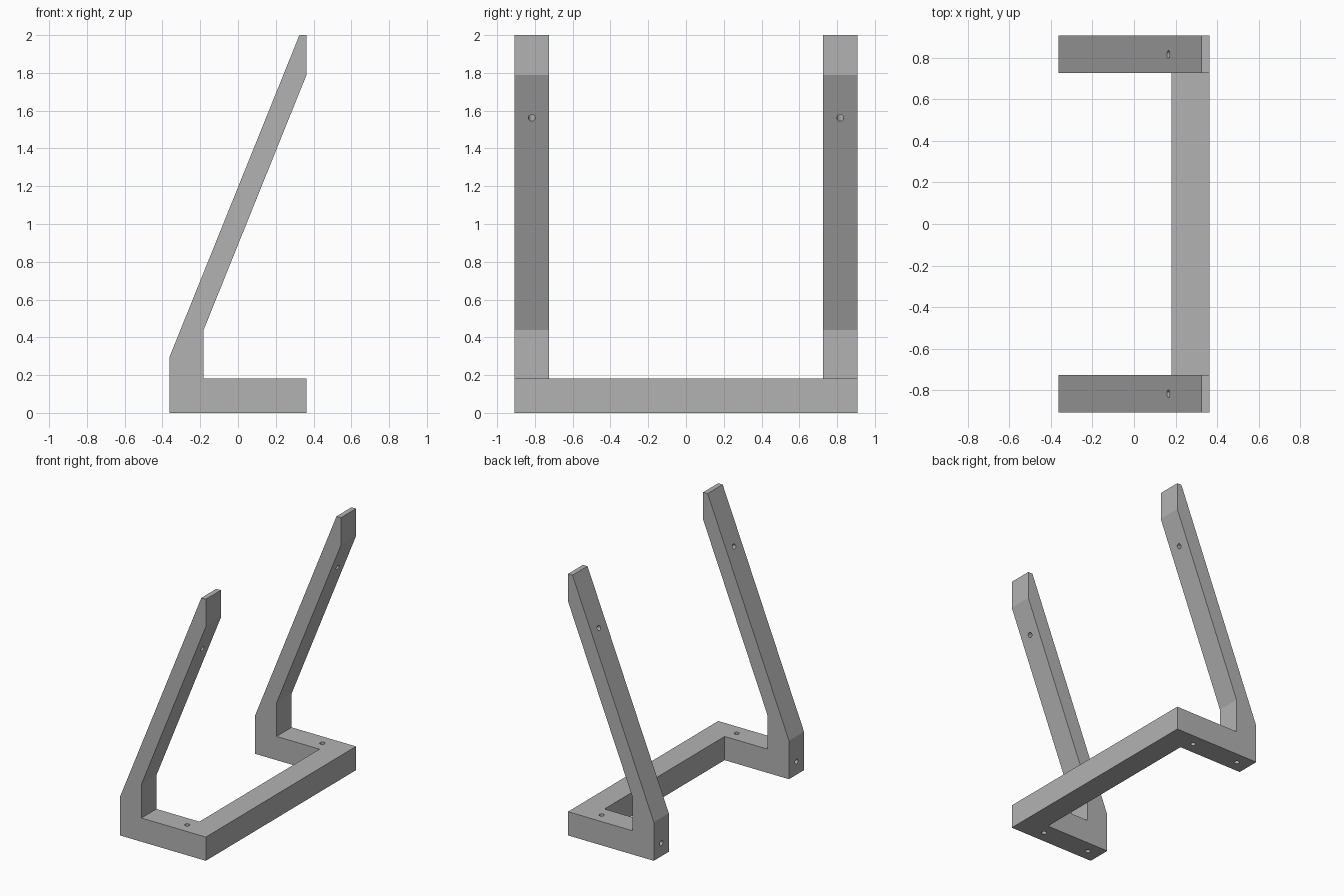
import bpy, bmesh
from math import radians, atan2, pi
from mathutils import Matrix, Vector

if "Cube" in bpy.data.objects:
    bpy.data.objects.remove(bpy.data.objects["Cube"], do_unlink=True)

U = 0.1815          # bar thickness
X, Y = 2 * U, 5 * U  # half extents
HOLE_Y = Y - U / 2

grey = bpy.data.materials.new("plain grey")
grey.use_nodes = True
grey.diffuse_color = (0.45, 0.45, 0.45, 1)
grey.node_tree.nodes["Principled BSDF"].inputs["Base Color"].default_value = (0.45, 0.45, 0.45, 1)


def finish(bm, name):
    bmesh.ops.recalc_face_normals(bm, faces=bm.faces)
    mesh = bpy.data.meshes.new(name)
    bm.to_mesh(mesh)
    bm.free()
    mesh.materials.append(grey)
    obj = bpy.data.objects.new(name, mesh)
    bpy.context.collection.objects.link(obj)
    return obj


def prism(name, profile, y0, y1):
    """Extrude an x-z profile from y0 to y1."""
    bm = bmesh.new()
    face = bm.faces.new([bm.verts.new((x, y0, z)) for x, z in profile])
    ext = bmesh.ops.extrude_face_region(bm, geom=[face])
    verts = [v for v in ext["geom"] if isinstance(v, bmesh.types.BMVert)]
    bmesh.ops.translate(bm, verts=verts, vec=(0, y1 - y0, 0))
    return finish(bm, name)


def drill(name, start, end, radius=0.0185):
    """Round cutter between two points."""
    a, b = Vector(start), Vector(end)
    rot = (b - a).to_track_quat('Z', 'Y').to_matrix().to_4x4()
    bm = bmesh.new()
    bmesh.ops.create_cone(bm, cap_ends=True, segments=24, radius1=radius, radius2=radius,
                          depth=(b - a).length, matrix=Matrix.Translation((a + b) / 2) @ rot)
    obj = finish(bm, name)
    obj.hide_render = True
    return obj


def combine(target, other, operation):
    mod = target.modifiers.new(operation.lower(), 'BOOLEAN')
    mod.object, mod.operation, mod.solver = other, operation, 'EXACT'
    bpy.context.view_layer.objects.active = target
    bpy.ops.object.modifier_apply(modifier=mod.name)
    bpy.data.objects.remove(other, do_unlink=True)


# Crossbar joining the two feet
stand = prism("stand_frame", [(X - U, 0), (X, 0), (X, U), (X - U, U)], -Y, Y)

# Foot with leaning arm, one at each end
side = [(-X, 0), (X, 0), (X, U), (-X + U, U), (-X + U, 0.44),
        (X, 1.79), (X, 2), (0.325, 2), (-X, 0.295)]
for s in (-1, 1):
    arm = prism("side_arm", side, min(s * Y, s * (Y - U)), max(s * Y, s * (Y - U)))
    combine(stand, arm, 'UNION')

# Screw holes: through the arm, through the foot, and two blind ones at the heel
for s in (-1, 1):
    y = s * HOLE_Y
    for start, end in [((0.08, y, 1.638), (0.355, y, 1.528)),
                       ((0.142, y, -0.1), (0.142, y, 0.3)),
                       ((-0.26, y, -0.1), (-0.26, y, 0.1)),
                       ((-0.5, y, 0.1), (-0.26, y, 0.1))]:
        combine(stand, drill("hole_cutter", start, end), 'DIFFERENCE')
